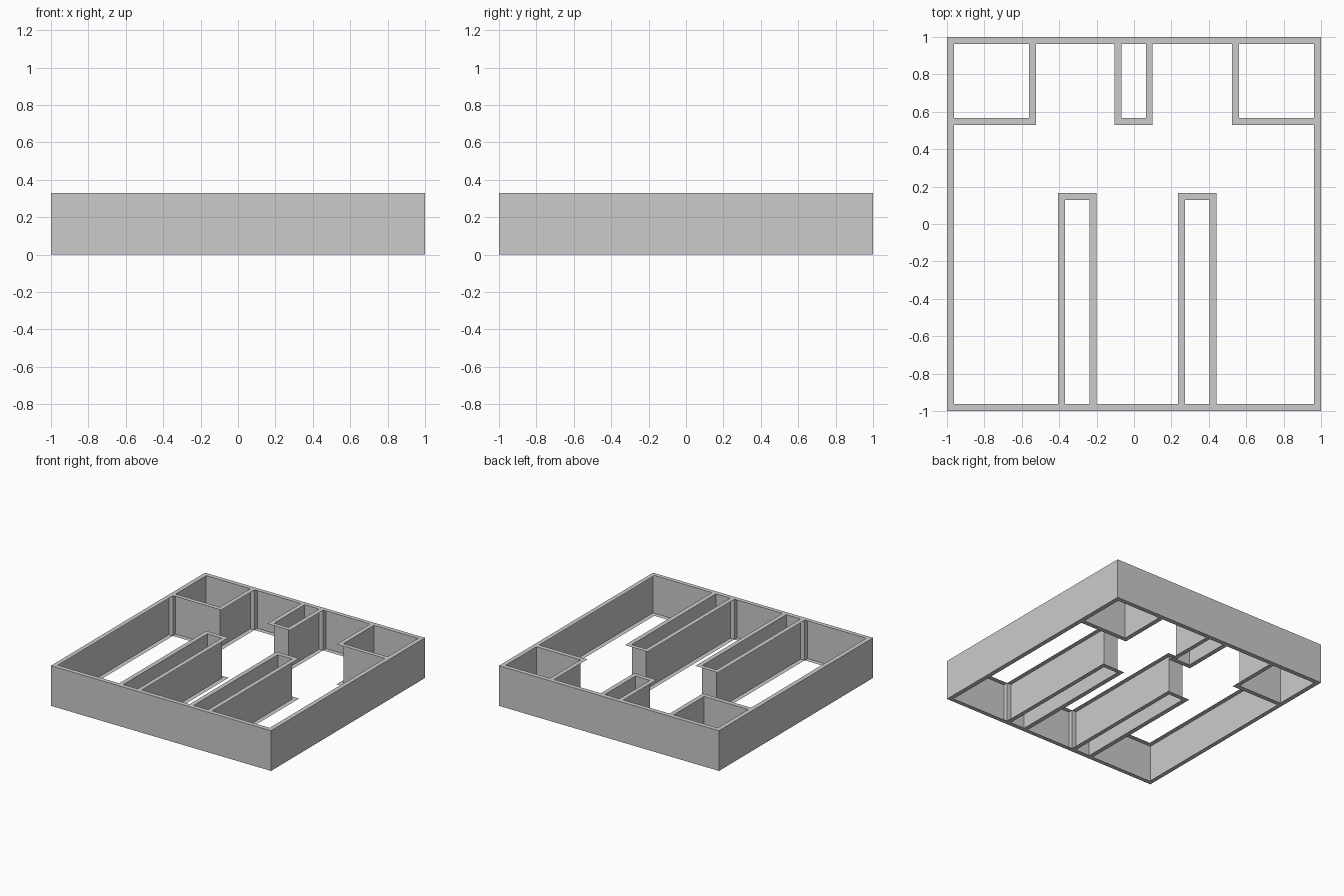
import bpy, bmesh

if "Cube" in bpy.data.objects:
    bpy.data.objects.remove(bpy.data.objects["Cube"])

H, T = 0.33, 0.037          # wall height and thickness

# Small rooms along the frame: x0, x1, y0, y1 (outer limits)
ROOMS = [
    (-1.0, -0.525, 0.53, 1.0),
    (0.525, 1.0, 0.53, 1.0),
    (-0.105, 0.10, 0.53, 1.0),
    (-0.405, -0.20, -1.0, 0.165),
    (0.235, 0.44, -1.0, 0.165),
]
FRAME = (-1.0, 1.0, -1.0, 1.0)


def make_object(name, bm):
    bmesh.ops.remove_doubles(bm, verts=bm.verts, dist=1e-5)
    mesh = bpy.data.meshes.new(name)
    bm.to_mesh(mesh)
    bm.free()
    obj = bpy.data.objects.new(name, mesh)
    bpy.context.collection.objects.link(obj)
    return obj


def wall_path(bm, pts, closed=False):
    """Vertical sheet following a plan path."""
    n = len(pts)
    for i in range(n if closed else n - 1):
        a, b = pts[i], pts[(i + 1) % n]
        bm.faces.new([bm.verts.new(p) for p in
                      ((*a, 0), (*b, 0), (*b, H), (*a, H))])


def corners(r, inset=0.0):
    x0, x1, y0, y1 = r[0] + inset, r[1] - inset, r[2] + inset, r[3] - inset
    return [(x0, y0), (x1, y0), (x1, y1), (x0, y1)]


def inside(r, x, y, inset=0.0):
    return (r[0] + inset < x < r[1] - inset) and (r[2] + inset < y < r[3] - inset)


# Outer frame walls
bm = bmesh.new()
wall_path(bm, corners(FRAME), True)
make_object("outer_walls", bm)

# Inner faces of each small room
bm = bmesh.new()
for r in ROOMS:
    wall_path(bm, corners(r, T)[::-1], True)
make_object("room_walls", bm)

# Small posts where the room walls meet the frame
bm = bmesh.new()
for r in ROOMS:
    mx, my = (r[0] + r[1]) / 2, (r[2] + r[3]) / 2
    for cx, cy in corners(r):
        on_x, on_y = abs(cx) == 1.0, abs(cy) == 1.0
        if on_x == on_y:
            continue
        ix = cx + (T if mx > cx else -T)
        iy = cy + (T if my > cy else -T)
        wall_path(bm, [(cx, cy), (ix, cy) if on_x else (cx, iy), (ix, iy)])
make_object("junction_posts", bm)

# Flat rims on top and bottom, covering the full wall thickness
xs, ys = set(), set()
for r in ROOMS + [FRAME]:
    xs.update((r[0], r[0] + T, r[1] - T, r[1]))
    ys.update((r[2], r[2] + T, r[3] - T, r[3]))
xs, ys = sorted(xs), sorted(ys)
for name, z in (("top_rim", H), ("bottom_rim", 0.0)):
    bm = bmesh.new()
    for x0, x1 in zip(xs, xs[1:]):
        for y0, y1 in zip(ys, ys[1:]):
            mx, my = (x0 + x1) / 2, (y0 + y1) / 2
            if any(inside(r, mx, my) and not inside(r, mx, my, T)
                   for r in ROOMS + [FRAME]):
                pts = [(x0, y0), (x1, y0), (x1, y1), (x0, y1)]
                if z == 0.0:
                    pts.reverse()
                bm.faces.new([bm.verts.new((*p, z)) for p in pts])
    make_object(name, bm)
